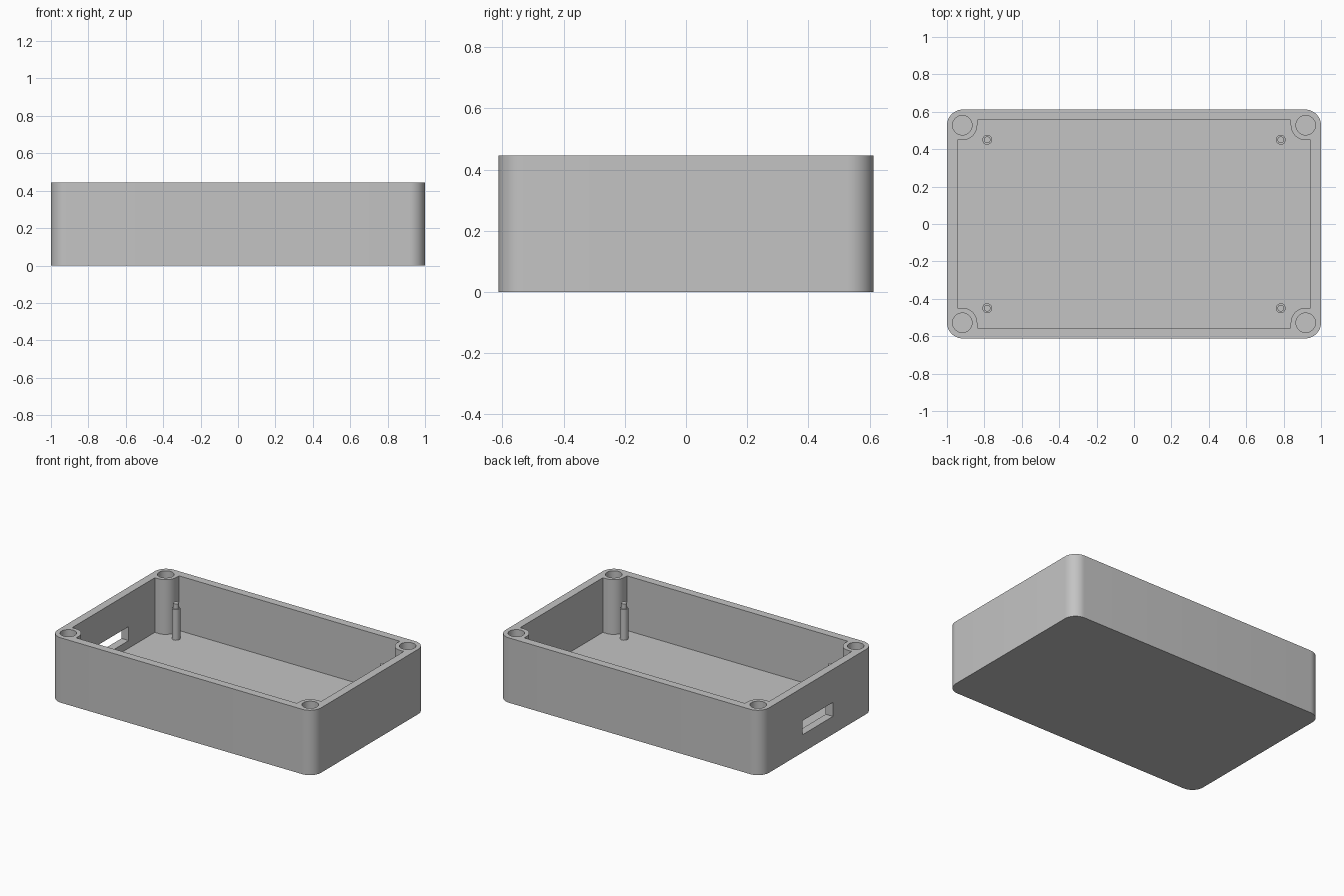
import bpy, bmesh, math

if "Cube" in bpy.data.objects:
    bpy.data.objects.remove(bpy.data.objects["Cube"], do_unlink=True)

HX, HY, HEIGHT = 1.0, 0.612, 0.445     # outer half sizes and height
WALL, FLOOR, RADIUS = 0.055, 0.07, 0.085
BOSS_X, BOSS_Y, BOSS_R = 0.918, 0.528, 0.08
HOLE_R, HOLE_DEPTH = 0.052, 0.2
PIN_X, PIN_Y = 0.785, 0.45
QUADRANTS = [(1, 1), (-1, 1), (-1, -1), (1, -1)]

grey = bpy.data.materials.new("light grey plastic")
grey.use_nodes = True
colour = (0.55, 0.55, 0.55, 1)
grey.diffuse_color = colour
grey.node_tree.nodes["Principled BSDF"].inputs["Base Color"].default_value = colour


def arc(cx, cy, r, start, end, steps=12):
    """Points along an arc, angles in degrees."""
    angles = [math.radians(start + (end - start) * i / steps) for i in range(steps + 1)]
    return [(cx + r * math.cos(a), cy + r * math.sin(a)) for a in angles]


def prism(name, outline, z0, z1):
    """Extrude a counter-clockwise outline from z0 to z1."""
    bm = bmesh.new()
    face = bm.faces.new([bm.verts.new((x, y, z0)) for x, y in outline])
    top = bmesh.ops.extrude_face_region(bm, geom=[face])["geom"]
    verts = [v for v in top if isinstance(v, bmesh.types.BMVert)]
    bmesh.ops.translate(bm, verts=verts, vec=(0, 0, z1 - z0))
    bmesh.ops.recalc_face_normals(bm, faces=bm.faces)
    mesh = bpy.data.meshes.new(name)
    bm.to_mesh(mesh)
    bm.free()
    mesh.materials.append(grey)
    obj = bpy.data.objects.new(name, mesh)
    bpy.context.collection.objects.link(obj)
    return obj


def cut(target, cutter):
    """Subtract the cutter from the target and delete it."""
    cutter.hide_render = True
    mod = target.modifiers.new("cut", "BOOLEAN")
    mod.operation, mod.solver, mod.object = "DIFFERENCE", "EXACT", cutter
    bpy.context.view_layer.update()
    evaluated = target.evaluated_get(bpy.context.evaluated_depsgraph_get())
    mesh = bpy.data.meshes.new_from_object(evaluated)
    target.modifiers.clear()
    target.data = mesh
    bpy.data.objects.remove(cutter, do_unlink=True)


def smooth(obj):
    bpy.ops.object.select_all(action="DESELECT")
    obj.select_set(True)
    bpy.context.view_layer.objects.active = obj
    bpy.ops.object.shade_smooth_by_angle(angle=math.radians(30))


# Box body with rounded vertical corners
outer = []
for i, (sx, sy) in enumerate(QUADRANTS):
    outer += arc(sx * (HX - RADIUS), sy * (HY - RADIUS), RADIUS, 90 * i, 90 * i + 90)
body = prism("box_body", outer, 0, HEIGHT)

# Cavity outline steps around the four screw bosses
ix, iy = HX - WALL, HY - WALL
cavity = []
for i, (sx, sy) in enumerate(QUADRANTS):
    corner = [(ix, BOSS_Y - BOSS_R)]
    corner += arc(BOSS_X, BOSS_Y, BOSS_R, 270, 180)
    corner += [(BOSS_X - BOSS_R, iy)]
    corner = [(sx * x, sy * y) for x, y in corner]
    cavity += corner if sx * sy > 0 else corner[::-1]
cut(body, prism("cavity_cutter", cavity, FLOOR, HEIGHT + 0.1))

# Blind screw holes in the bosses
for sx, sy in QUADRANTS:
    circle = arc(sx * BOSS_X, sy * BOSS_Y, HOLE_R, 0, 360, 32)[:-1]
    cut(body, prism("hole_cutter", circle, HEIGHT - HOLE_DEPTH, HEIGHT + 0.1))

# Connector opening through one end wall
slot = [(-1.1, -0.165), (-0.9, -0.165), (-0.9, 0.165), (-1.1, 0.165)]
cut(body, prism("slot_cutter", slot, 0.122, 0.218))
smooth(body)

# Stepped board pins standing on the floor
for sx, sy in QUADRANTS:
    side = ("back" if sy > 0 else "front") + ("_left" if sx > 0 else "_right")
    for part, r, z0, z1 in (("post", 0.026, FLOOR - 0.01, 0.28), ("tip", 0.018, 0.275, 0.315)):
        circle = arc(sx * PIN_X, sy * PIN_Y, r, 0, 360, 24)[:-1]
        smooth(prism(f"{side}_pin_{part}", circle, z0, z1))
